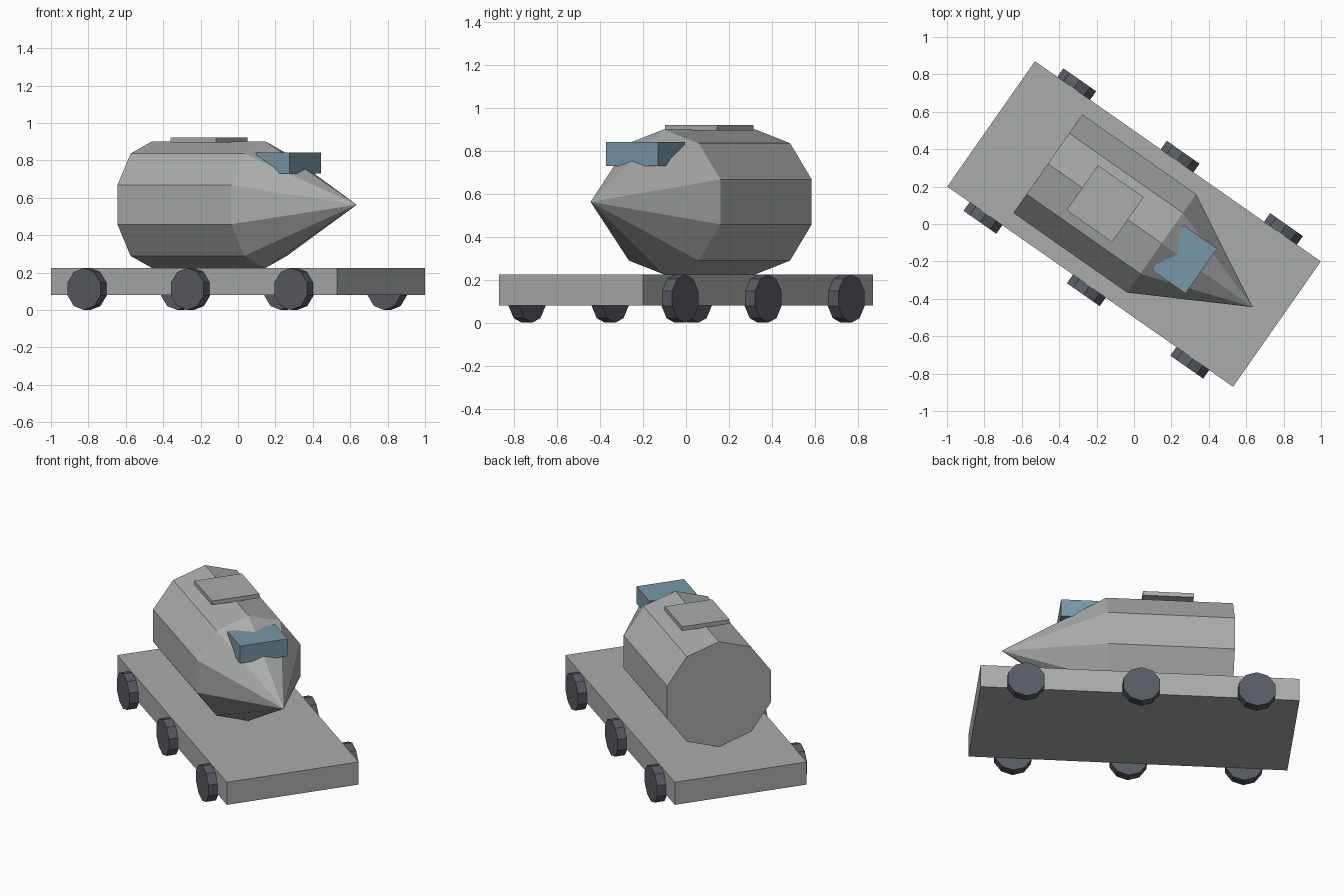
import bpy, bmesh, math
from mathutils import Matrix, Vector

if "Cube" in bpy.data.objects:
    bpy.data.objects.remove(bpy.data.objects["Cube"])

# Whole vehicle is turned 35 degrees: local x = forward, local y = left
TURN = Matrix.Rotation(math.radians(-35), 4, 'Z')


def material(name, rgb):
    m = bpy.data.materials.new(name)
    m.diffuse_color = (*rgb, 1)
    m.use_nodes = True
    m.node_tree.nodes["Principled BSDF"].inputs["Base Color"].default_value = m.diffuse_color
    return m


GREY = material("hull grey", (0.40, 0.415, 0.41))
DARK = material("wheel dark grey", (0.10, 0.105, 0.125))
BLUE = material("window blue", (0.19, 0.31, 0.39))


def finish(name, bm, mat):
    bmesh.ops.recalc_face_normals(bm, faces=bm.faces)
    bm.transform(TURN)
    me = bpy.data.meshes.new(name)
    bm.to_mesh(me)
    bm.free()
    me.materials.append(mat)
    ob = bpy.data.objects.new(name, me)
    bpy.context.collection.objects.link(ob)
    return ob


def box(name, lo, hi, mat):
    lo, hi = Vector(lo), Vector(hi)
    bm = bmesh.new()
    bmesh.ops.create_cube(bm, size=1)
    for v in bm.verts:
        v.co = (lo + hi) / 2 + v.co * (hi - lo)
    return finish(name, bm, mat)


def ring(bm, r, centre, axis):
    """Ten-sided ring around local x or y, with a corner at the top."""
    out = []
    for i in range(10):
        a = math.tau * i / 10
        s, c = r * math.sin(a), r * math.cos(a)
        off = Vector((0, s, c)) if axis == 'x' else Vector((s, 0, c))
        out.append(bm.verts.new(Vector(centre) + off))
    return out


def bridge(bm, a, b):
    for i in range(10):
        j = (i + 1) % 10
        bm.faces.new((a[i], a[j], b[j], b[i]))


# Flat chassis
box("chassis", (-0.933, -0.409, 0.08), (0.933, 0.409, 0.225), GREY)

# Barrel hull with a pointed nose
bm = bmesh.new()
rear = ring(bm, 0.338, (-0.562, 0, 0.563), 'x')
front = ring(bm, 0.338, (0.18, 0, 0.563), 'x')
tip = bm.verts.new((0.775, 0, 0.563))
bm.faces.new(rear)
bridge(bm, rear, front)
for i in range(10):
    bm.faces.new((front[i], front[(i + 1) % 10], tip))
finish("hull", bm, GREY)

# Roof hatch and windscreen block
box("roof_hatch", (-0.338, -0.147, 0.895), (-0.04, 0.147, 0.922), GREY)
box("windscreen", (0.222, -0.147, 0.731), (0.439, 0.147, 0.842), BLUE)

# Three wheels on each side
for side, label in ((-1, "right"), (1, "left")):
    for n, x in enumerate((0.67, -0.005, -0.68)):
        bm = bmesh.new()
        inner = ring(bm, 0.1125, (x, side * 0.405, 0.1125), 'y')
        outer = ring(bm, 0.1125, (x, side * 0.465, 0.1125), 'y')
        bm.faces.new(inner)
        bm.faces.new(outer)
        bridge(bm, inner, outer)
        finish(f"wheel_{label}_{n + 1}", bm, DARK)
